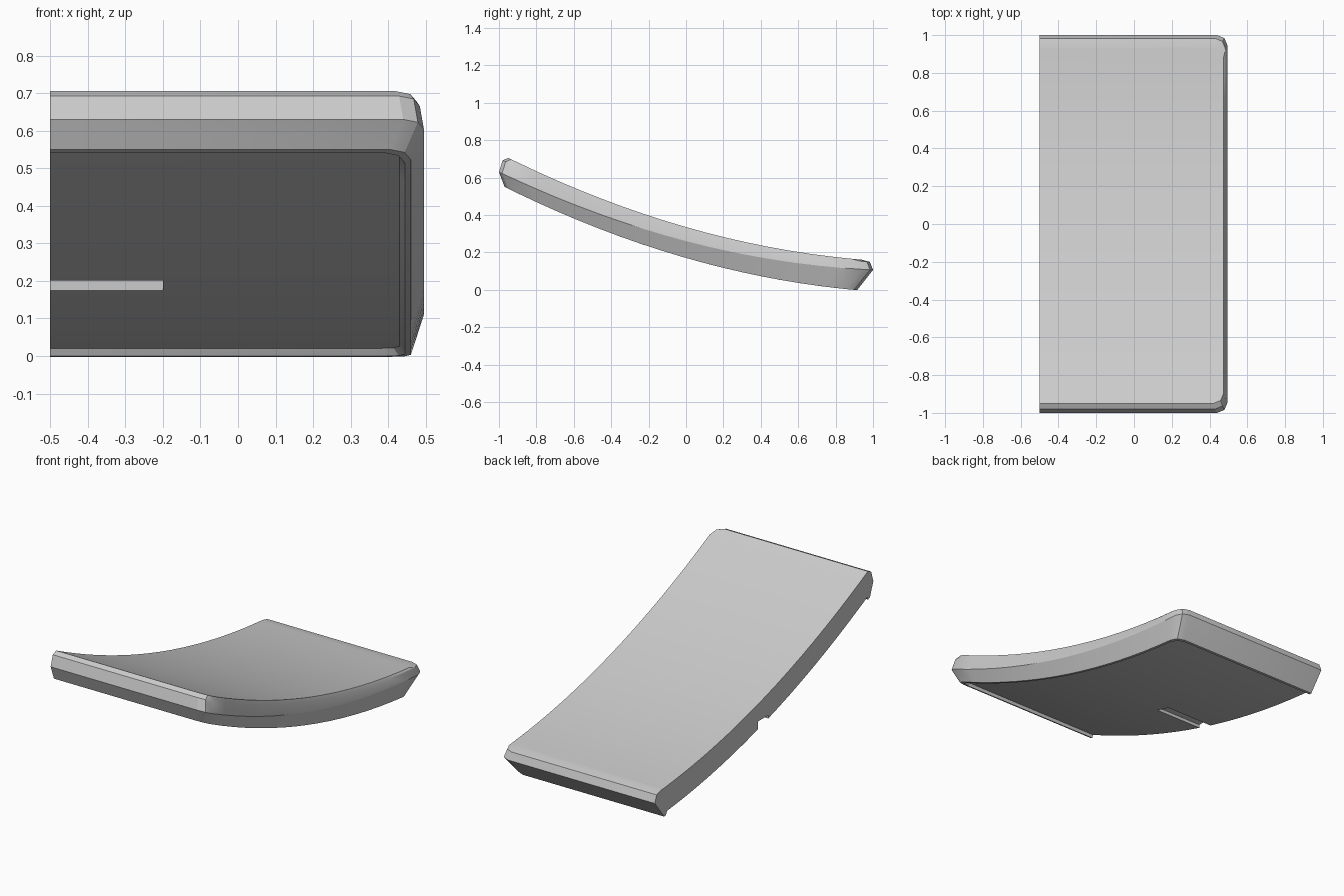
import bpy, bmesh, math

if "Cube" in bpy.data.objects:
    bpy.data.objects.remove(bpy.data.objects["Cube"])

grey = bpy.data.materials.new("plain grey")
grey.use_nodes = True
colour = (0.6, 0.6, 0.6, 1)
grey.diffuse_color = colour
grey.node_tree.nodes["Principled BSDF"].inputs["Base Color"].default_value = colour

CUT = -0.5       # flat open side of the half panel
RADIUS = 0.055   # rounded plan corners
STEPS = 16


def top_z(y):
    """Sagging curve of the upper surface."""
    return 0.335 - 0.287 * y + 0.108 * y * y


def outline(side, front, back):
    """Plan outline from the cut side, round the outer edge, back to the cut."""
    pts = [(CUT, front)]
    angles = [math.radians(a) for a in (90, 45, 0)]
    for a in angles:
        pts.append((side - RADIUS + RADIUS * math.cos(a), front + RADIUS - RADIUS * math.sin(a)))
    y0, y1 = front + RADIUS, back - RADIUS
    pts += [(side, y0 + (y1 - y0) * i / STEPS) for i in range(1, STEPS)]
    for a in reversed(angles):
        pts.append((side - RADIUS + RADIUS * math.cos(a), back - RADIUS + RADIUS * math.sin(a)))
    return pts + [(CUT, back)]


# Layers: side x, front y, back y, depth at front, depth at back
layers = [
    (0.475, -0.95, 0.94, 0, 0),
    (0.484, -0.98, 0.983, 0.028, 0.008),
    (0.495, -1.0, 1.0, 0.10, 0.05),
    (0.46, -0.97, 0.915, 0.165, 0.165),
    (0.444, -0.952, 0.897, 0.165, 0.165),
    (0.43, -0.945, 0.888, 0.145, 0.145),
]

bm = bmesh.new()


def place(x, y, layer):
    depth = layer[3] + (layer[4] - layer[3]) * (y + 1) / 2
    return bm.verts.new((x, y, top_z(y) - depth))


# Edge bands
rings = [[place(x, y, l) for x, y in outline(*l[:3])] for l in layers]
for upper, lower in zip(rings, rings[1:]):
    for i in range(len(upper) - 1):
        bm.faces.new((upper[i], lower[i], lower[i + 1], upper[i + 1]))

# Upper surface and recessed underside, in strips across the panel
for ring, layer in ((rings[0], layers[0]), (rings[-1], layers[-1])):
    inner = [place(CUT, v.co.y, layer) for v in ring]
    for i in range(1, len(ring) - 2):
        bm.faces.new((ring[i], ring[i + 1], inner[i + 1], inner[i]))
bmesh.ops.remove_doubles(bm, verts=bm.verts, dist=0.0005)

# Flat cut side
bmesh.ops.edgeloop_fill(bm, edges=[e for e in bm.edges if e.is_boundary])
bmesh.ops.recalc_face_normals(bm, faces=bm.faces)

mesh = bpy.data.meshes.new("curved_panel")
bm.to_mesh(mesh)
bm.free()
mesh.materials.append(grey)
panel = bpy.data.objects.new("curved_panel", mesh)
bpy.context.collection.objects.link(panel)

# Narrow slot across the underside
bpy.ops.mesh.primitive_cube_add(size=1, location=(-0.4, 0.008, 0.165))
cutter = bpy.context.object
cutter.name = "slot_cutter"
cutter.hide_render = True
cutter.scale = (0.4, 0.094, 0.11)
cutter.data.materials.append(grey)

slot = panel.modifiers.new("slot", 'BOOLEAN')
slot.operation = 'DIFFERENCE'
slot.solver = 'EXACT'
slot.object = cutter
bpy.ops.object.select_all(action='DESELECT')
panel.select_set(True)
bpy.context.view_layer.objects.active = panel
bpy.ops.object.modifier_apply(modifier=slot.name)
bpy.data.objects.remove(cutter)
bpy.ops.object.shade_smooth_by_angle(angle=math.radians(25))
